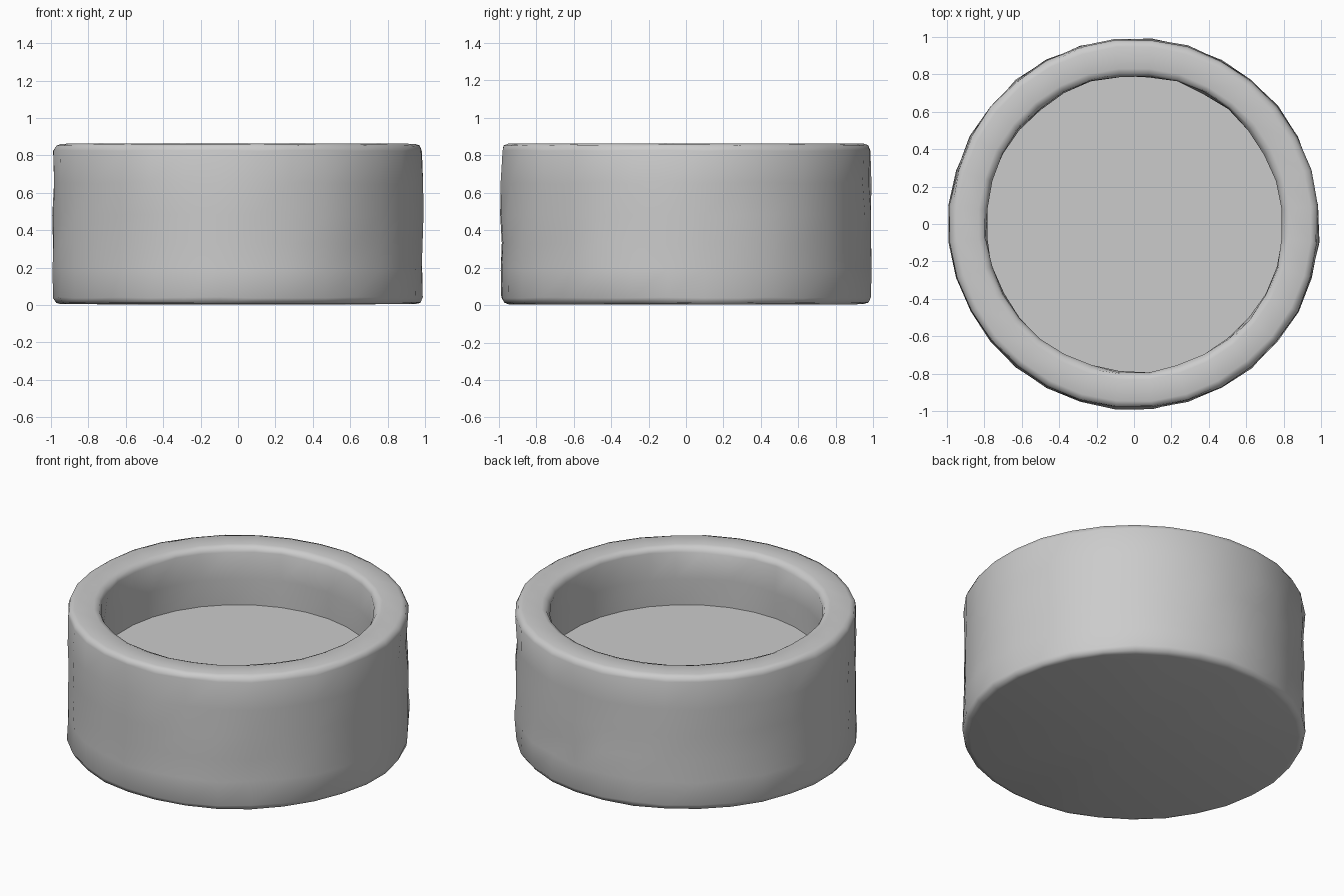
import bpy, bmesh, math, random

if "Cube" in bpy.data.objects:
    bpy.data.objects.remove(bpy.data.objects["Cube"])

random.seed(4)
SEG = 32

# (radius, height, wobble) from the underside centre, up the outside, over the rim, down to the inner floor
profile = [
    (0.95, 0.005, 0.002), (0.978, 0.013, 0.004), (0.988, 0.04, 0.006),
    (0.99, 0.19, 0.009), (0.986, 0.33, 0.009), (0.99, 0.48, 0.009),
    (0.986, 0.65, 0.009), (0.988, 0.825, 0.006), (0.978, 0.852, 0.004),
    (0.95, 0.862, 0.002), (0.835, 0.862, 0.002), (0.808, 0.853, 0.004),
    (0.795, 0.825, 0.008), (0.793, 0.66, 0.006), (0.80, 0.49, 0.0),
]

bm = bmesh.new()
rings = []
for r, z, w in profile:
    ring = []
    for i in range(SEG):
        a = math.tau * (i + 0.5) / SEG
        rr = min(r + random.uniform(-w, w), 0.998)
        zz = max(z + random.uniform(-w, w) * 0.5, 0.0)
        ring.append(bm.verts.new((rr * math.cos(a), rr * math.sin(a), zz)))
    rings.append(ring)

# Walls
for lo, hi in zip(rings, rings[1:]):
    for i in range(SEG):
        j = (i + 1) % SEG
        bm.faces.new((lo[i], lo[j], hi[j], hi[i]))

# Underside and inner floor
for ring, z, flip in ((rings[0], 0.003, True), (rings[-1], 0.49, False)):
    c = bm.verts.new((0, 0, z))
    for i in range(SEG):
        tri = (ring[i], ring[(i + 1) % SEG], c)
        bm.faces.new(tri[::-1] if flip else tri)

bmesh.ops.recalc_face_normals(bm, faces=bm.faces)
mesh = bpy.data.meshes.new("round_bowl")
bm.to_mesh(mesh)
bm.free()
bowl = bpy.data.objects.new("round_bowl", mesh)
bpy.context.collection.objects.link(bowl)

# Smooth body with a crisp line where the floor meets the wall
bpy.context.view_layer.objects.active = bowl
bowl.select_set(True)
bpy.ops.object.shade_smooth_by_angle(angle=math.radians(65))
